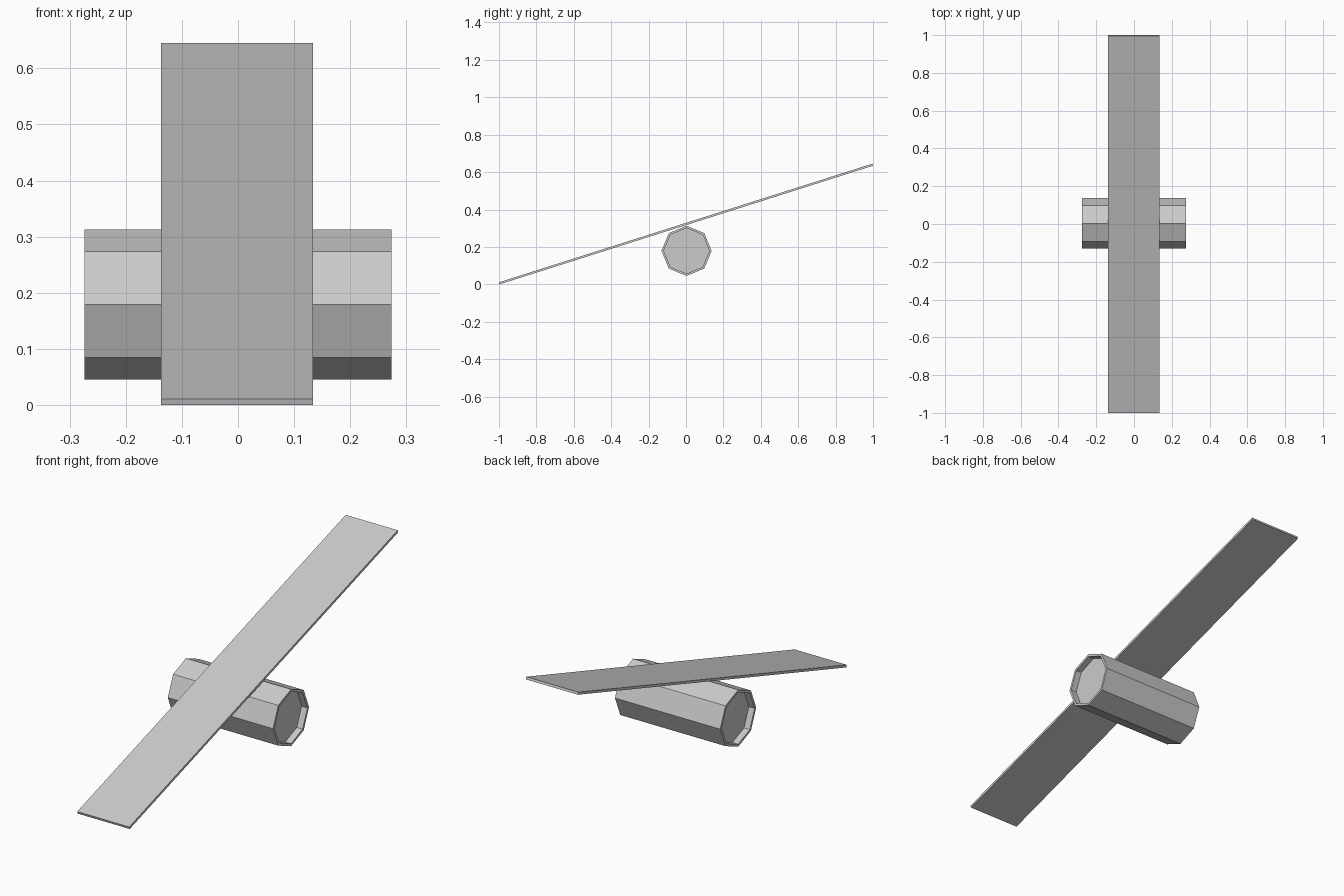
import bpy, bmesh, math

cube = bpy.data.objects.get("Cube")
if cube:
    bpy.data.objects.remove(cube, do_unlink=True)

grey = bpy.data.materials.new("plain grey")
grey.use_nodes = True
colour = (0.6, 0.6, 0.6, 1)
grey.diffuse_color = colour
grey.node_tree.nodes["Principled BSDF"].inputs["Base Color"].default_value = colour


def finish(name, bm, location, rotation):
    mesh = bpy.data.meshes.new(name)
    bm.to_mesh(mesh)
    bm.free()
    mesh.materials.append(grey)
    obj = bpy.data.objects.new(name, mesh)
    obj.location = location
    obj.rotation_euler = rotation
    bpy.context.collection.objects.link(obj)
    return obj


# Octagonal barrel lying along x, with a recessed lid at each end
RADIUS, LENGTH, RIM, RECESS = 0.134, 0.548, 0.012, 0.03
bm = bmesh.new()
bmesh.ops.create_cone(bm, cap_ends=True, segments=8,
                      radius1=RADIUS, radius2=RADIUS, depth=LENGTH)
lids = [f for f in bm.faces if len(f.verts) == 8]
bmesh.ops.inset_individual(bm, faces=lids, thickness=RIM)
for lid in lids:
    # Duplicate the rim loop inward so the recess has straight walls
    direction = lid.normal.copy()
    inner = bmesh.ops.extrude_discrete_faces(bm, faces=[lid])["faces"][0]
    bmesh.ops.translate(bm, verts=inner.verts, vec=-direction * RECESS)
bmesh.ops.recalc_face_normals(bm, faces=bm.faces)
finish("barrel", bm, (0, 0.003, 0.179), (0, math.pi / 2, 0))

# Thin plank resting on the barrel, front end on the ground
bm = bmesh.new()
bmesh.ops.create_cube(bm, size=1)
bmesh.ops.scale(bm, verts=bm.verts, vec=(0.271, 2.095, 0.0115))
finish("plank", bm, (-0.0015, 0, 0.3225), (math.radians(17.62), 0, 0))
